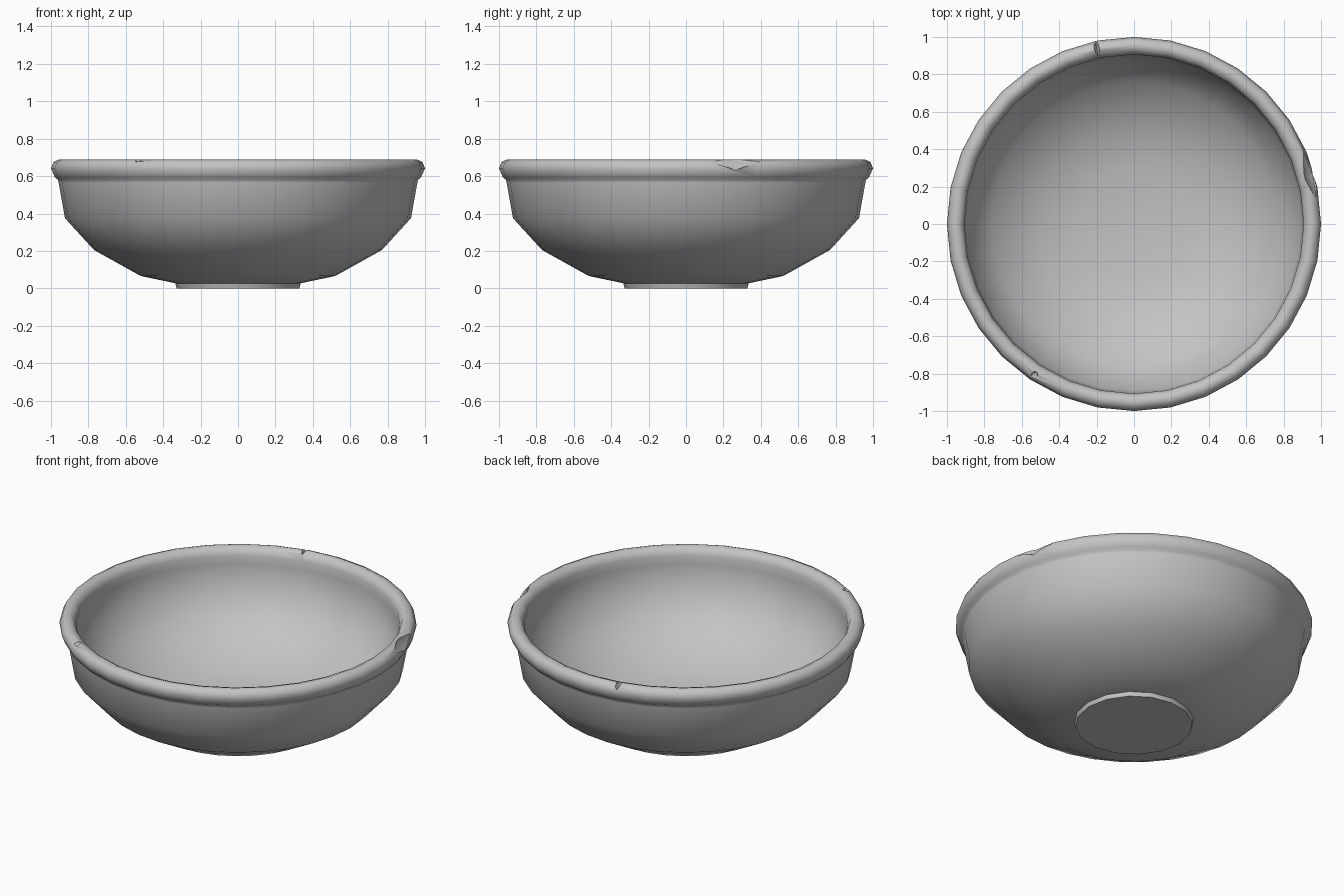
import bpy, bmesh, math

if "Cube" in bpy.data.objects:
    bpy.data.objects.remove(bpy.data.objects["Cube"])

clay = bpy.data.materials.new("grey_clay")
clay.use_nodes = True
clay.diffuse_color = (0.55, 0.55, 0.55, 1)
clay.node_tree.nodes["Principled BSDF"].inputs["Base Color"].default_value = (0.55, 0.55, 0.55, 1)


def add_object(name, bm):
    bmesh.ops.recalc_face_normals(bm, faces=bm.faces)
    mesh = bpy.data.meshes.new(name)
    bm.to_mesh(mesh)
    bm.free()
    mesh.materials.append(clay)
    obj = bpy.data.objects.new(name, mesh)
    bpy.context.collection.objects.link(obj)
    return obj


def turned(name, profile, steps):
    """Spin a radius/height profile around the upright axis."""
    bm = bmesh.new()
    points = [bm.verts.new((0, r, z)) for r, z in profile]
    edges = [bm.edges.new(pair) for pair in zip(points, points[1:])]
    bmesh.ops.spin(bm, geom=points + edges, axis=(0, 0, 1), cent=(0, 0, 0),
                   angle=math.tau, steps=steps, use_duplicate=False)
    bmesh.ops.remove_doubles(bm, verts=bm.verts, dist=0.0005)
    return add_object(name, bm)


# Bowl: outer wall, rounded rim and inner wall as one turned profile
outer_wall = [(0, 0.02), (0.3, 0.02), (0.52, 0.066), (0.77, 0.205),
              (0.925, 0.375), (0.959, 0.565), (0.962, 0.58)]
rim = [(0.978, 0.592), (1.0, 0.642), (0.986, 0.676), (0.955, 0.69),
       (0.922, 0.678), (0.907, 0.642)]
inner_wall = [(0.906, 0.59), (0.893, 0.45), (0.76, 0.28), (0.52, 0.145),
              (0.3, 0.1), (0, 0.09)]
bowl = turned("bowl", outer_wall + rim + inner_wall, 32)

# Foot: low disc under the bowl
foot = turned("foot", [(0, 0), (0.328, 0), (0.335, 0.025), (0, 0.025)], 16)


# Chips in the rim
def chip(name, location, half_size, turn):
    bm = bmesh.new()
    bmesh.ops.create_icosphere(bm, subdivisions=1, radius=1)
    cutter = add_object(name, bm)
    cutter.location = location
    cutter.scale = half_size
    cutter.rotation_euler.z = turn
    cutter.hide_render = True
    cut = bowl.modifiers.new(name, "BOOLEAN")
    cut.operation = "DIFFERENCE"
    cut.solver = "EXACT"
    cut.object = cutter
    return cutter


cutters = [
    chip("side_chip", (0.955, 0.262, 0.71), (0.05, 0.16, 0.08), 0.27),
    chip("back_chip", (-0.202, 0.955, 0.695), (0.07, 0.016, 0.04), 1.75),
    chip("front_pit", (-0.533, -0.808, 0.688), (0.025, 0.02, 0.018), 0.9),
]

# Apply the cuts, drop the cutters and shade
bpy.ops.object.select_all(action="DESELECT")
bowl.select_set(True)
bpy.context.view_layer.objects.active = bowl
for modifier in list(bowl.modifiers):
    bpy.ops.object.modifier_apply(modifier=modifier.name)
for cutter in cutters:
    bpy.data.objects.remove(cutter)
foot.select_set(True)
bpy.ops.object.shade_smooth_by_angle(angle=math.radians(50))
